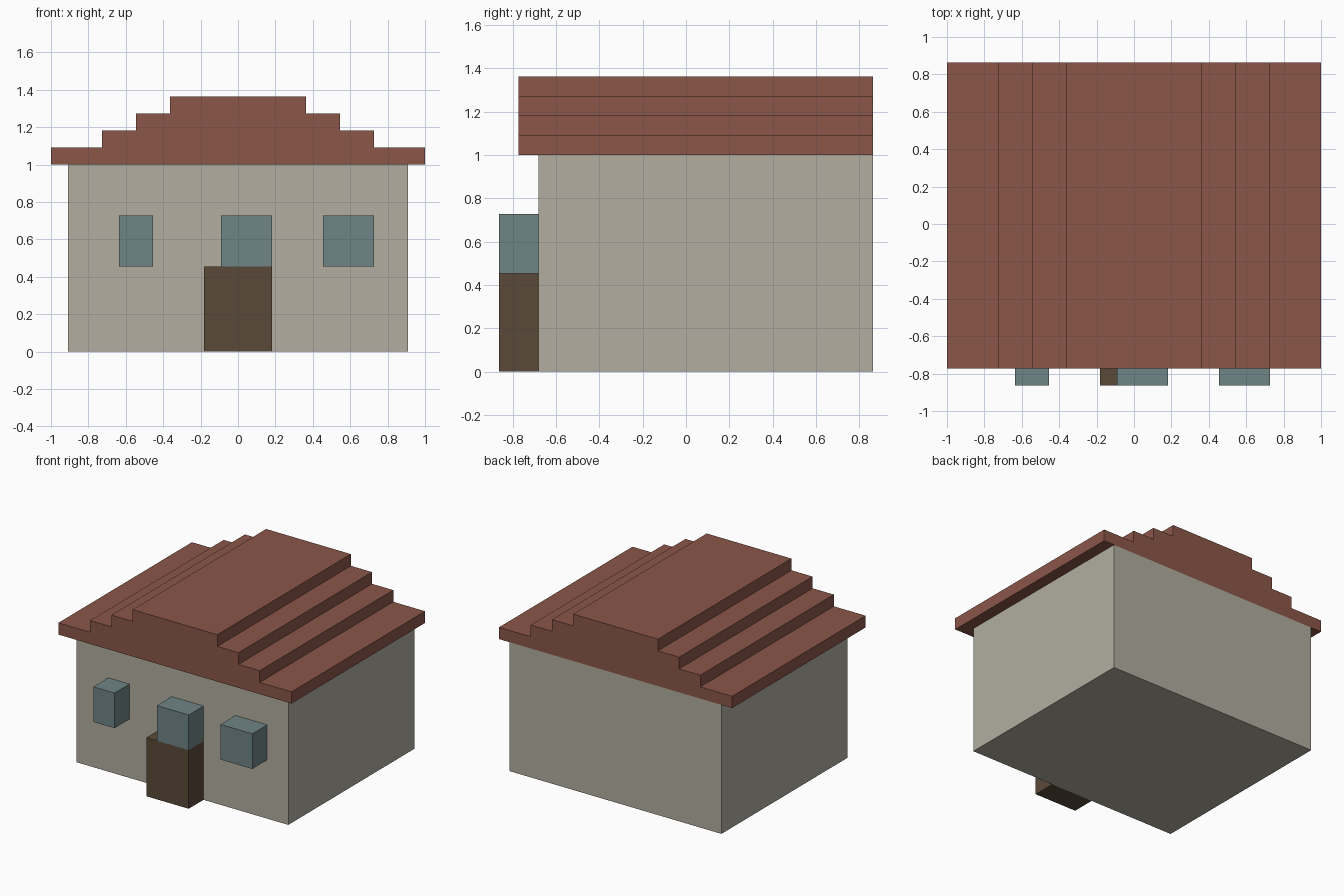
import bpy
import bmesh

cube = bpy.data.objects.get("Cube")
if cube:
    bpy.data.objects.remove(cube, do_unlink=True)

U = 1 / 11  # building module: the roof is 22 modules wide


def material(name, rgb):
    """Flat material from 0-255 display values, stored as linear."""
    linear = [((c / 255 + 0.055) / 1.055) ** 2.4 for c in rgb]
    mat = bpy.data.materials.new(name)
    mat.use_nodes = True
    mat.diffuse_color = (*linear, 1)
    bsdf = next(n for n in mat.node_tree.nodes if n.type == "BSDF_PRINCIPLED")
    bsdf.inputs["Base Color"].default_value = (*linear, 1)
    return mat


def extrude_profile(name, profile, y0, y1, mat):
    """Extrude an (x, z) outline, given in modules, from y0 back to y1."""
    bm = bmesh.new()
    front = bm.faces.new([bm.verts.new((x * U, y0 * U, z * U)) for x, z in profile])
    result = bmesh.ops.extrude_face_region(bm, geom=[front], use_keep_orig=True)
    back = [g for g in result["geom"] if isinstance(g, bmesh.types.BMVert)]
    bmesh.ops.translate(bm, verts=back, vec=(0, (y1 - y0) * U, 0))
    bmesh.ops.recalc_face_normals(bm, faces=bm.faces)
    mesh = bpy.data.meshes.new(name)
    bm.to_mesh(mesh)
    bm.free()
    mesh.materials.append(mat)
    obj = bpy.data.objects.new(name, mesh)
    bpy.context.collection.objects.link(obj)
    return obj


def block(name, x0, x1, z0, z1, y0, y1, mat):
    return extrude_profile(name, [(x0, z0), (x1, z0), (x1, z1), (x0, z1)], y0, y1, mat)


plaster = material("warm grey plaster", (178, 174, 160))
tile = material("red brown roof", (139, 86, 73))
glass = material("blue grey glass", (112, 133, 134))
wood = material("dark brown wood", (90, 74, 58))

FRONT, WALL, EAVE, BACK = -9.5, -7.5, -8.5, 9.5

# Walls
block("house_walls", -10, 10, 0, 11, WALL, BACK, plaster)

# Stepped roof: one mirrored outline, each step one module high
right = []
for step, half_width in enumerate((11, 8, 6, 4)):
    right += [(half_width, 11 + step), (half_width, 12 + step)]
left = [(-x, z) for x, z in reversed(right)]
extrude_profile("stepped_roof", right + left, EAVE, BACK, tile)

# Door and windows project from the front wall
block("front_door", -2, 2, 0, 5, FRONT, WALL, wood)
for name, x0, x1 in (("right", -7, -5), ("middle", -1, 2), ("left", 5, 8)):
    block(name + "_window", x0, x1, 5, 8, FRONT, WALL, glass)
